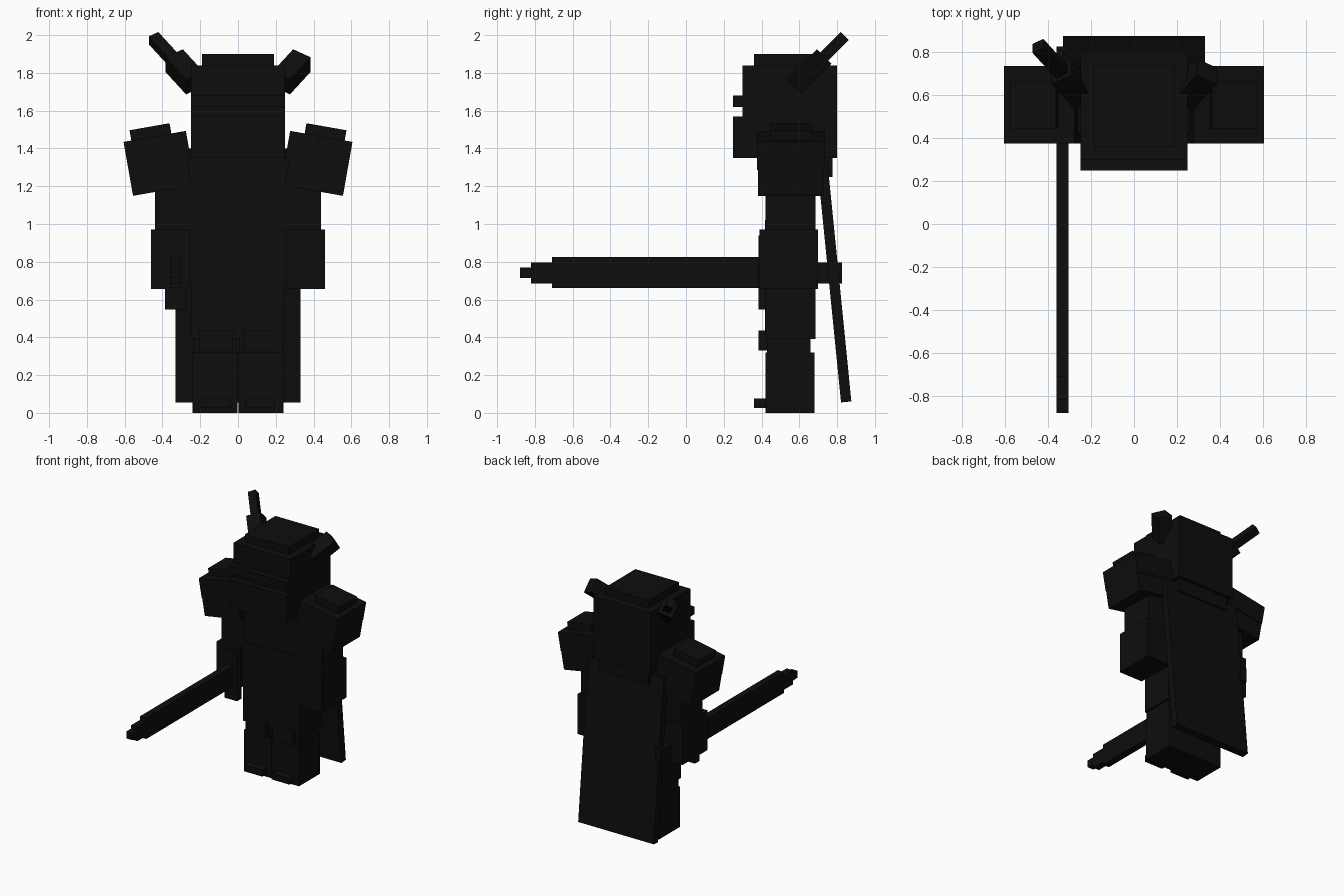
import bpy
from math import radians, sin, cos
from mathutils import Matrix, Vector

cube = bpy.data.objects.get("Cube")
if cube:
    bpy.data.objects.remove(cube, do_unlink=True)

# Single near-black material
black = bpy.data.materials.new("matte black")
black.use_nodes = True
COLOR = (0.004, 0.004, 0.004, 1)
black.diffuse_color = COLOR
bsdf = next(n for n in black.node_tree.nodes if n.type == 'BSDF_PRINCIPLED')
bsdf.inputs["Base Color"].default_value = COLOR
bsdf.inputs["Roughness"].default_value = 0.9


def block(name, center, size, rotation=None):
    """Box of a given size, optionally turned by a 3x3 matrix."""
    bpy.ops.mesh.primitive_cube_add(size=1)
    ob = bpy.context.object
    ob.name = name
    turn = (rotation or Matrix.Identity(3)).to_4x4()
    ob.matrix_world = Matrix.Translation(center) @ turn @ Matrix.Diagonal((*size, 1))
    ob.data.materials.append(black)
    return ob


def span(name, x, y, z):
    """Box given by its lower and upper limits on each axis."""
    lims = (x, y, z)
    return block(name, [(a + b) / 2 for a, b in lims], [abs(b - a) for a, b in lims])


# Helmet
span("head", (-.25, .25), (.30, .80), (1.35, 1.84))
span("helmet_crown", (-.19, .19), (.36, .74), (1.82, 1.90))
span("helmet_face_guard", (-.25, .25), (.25, .32), (1.35, 1.57))
span("helmet_brow", (-.25, .25), (.25, .32), (1.62, 1.68))

# Torso and skirt armour
span("torso", (-.245, .245), (.425, .68), (.7, 1.36))
span("skirt_armour", (-.25, .25), (.418, .685), (.39, 1.02))

# Cape with its collar
block("cape", (0, .785, .69), (.66, .055, 1.27), Matrix.Rotation(radians(5.7), 3, 'X'))
span("cape_collar", (-.215, .215), (.66, .775), (1.25, 1.36))

for side, s in (("left", 1), ("right", -1)):
    # Legs
    span(side + "_leg", (s * .005, s * .235), (.43, .66), (.30, .75))
    span(side + "_boot", (s * .002, s * .24), (.42, .68), (0, .32))
    span(side + "_toe_plate", (s * .04, s * .20), (.36, .43), (.025, .075))
    span(side + "_knee_pad", (s * .03, s * .205), (.385, .44), (.33, .435))

    # Arms
    span(side + "_arm", (s * .245, s * .44), (.42, .685), (.68, 1.40))
    span(side + "_gauntlet", (s * .255, s * .46), (.39, .70), (.655, .97))

    # Tilted shoulder armour, stacked along its own axis
    tilt = Matrix.Rotation(radians(s * 10), 3, 'Y')
    base = Vector((s * .428, .555, 1.39))
    for name, dx, h, size in (("plate", 0, 0, (.335, .36, .15)),
                              ("cap", .018, .095, (.215, .22, .07)),
                              ("lower_plate", .01, -.14, (.315, .35, .15))):
        center = base + tilt @ Vector((s * dx, 0, h))
        block(f"{side}_shoulder_{name}", center, size, tilt)

    # Horns lean outwards, back and up; the left one is broken short
    out = radians(33)
    d = Vector((s * sin(out), cos(out) * .7071, cos(out) * .7071))
    b = Vector((0, .7071, -.7071))
    frame = Matrix((b.cross(d), b, d)).transposed()
    tip = Vector((s * .338, .71, 1.865))
    block(side + "_horn_base", tip - d * .10, (.11, .11, .20), frame)
    if s < 0:
        block("right_horn_tip", tip + d * .09, (.06, .06, .22), frame)

# Sword held forward in the right hand
blade = (-.36, -.305)
span("sword_blade", blade, (-.71, .42), (.66, .825))
span("sword_blade_step", blade, (-.82, -.70), (.685, .797))
span("sword_point", blade, (-.88, -.81), (.715, .77))
span("sword_guard", (-.387, -.278), (.385, .44), (.547, .94))
span("sword_grip", blade, (.43, .72), (.715, .77))
span("sword_pommel", blade, (.70, .825), (.685, .797))
